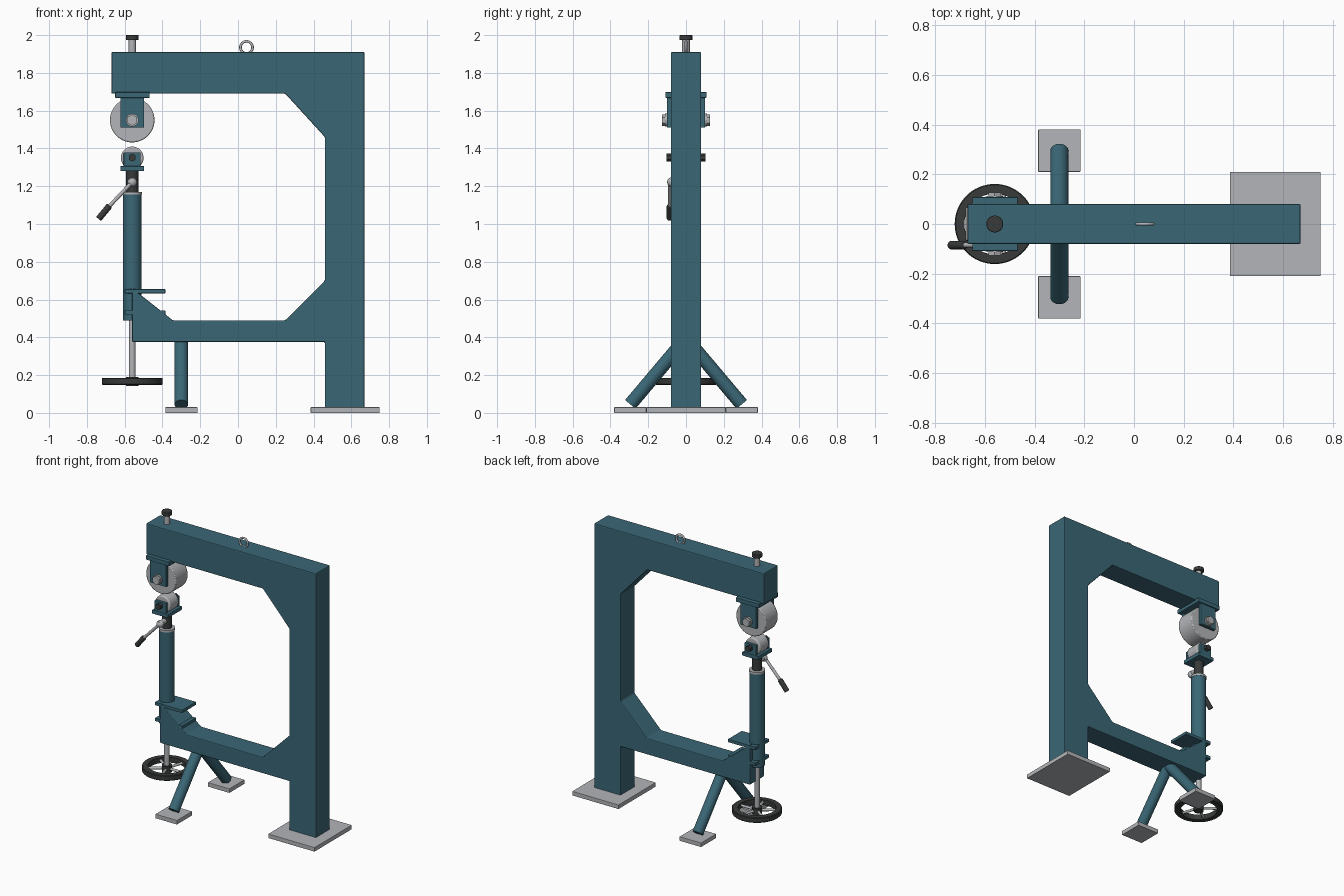
import bpy, bmesh, math
from mathutils import Vector

if "Cube" in bpy.data.objects:
    bpy.data.objects.remove(bpy.data.objects["Cube"], do_unlink=True)


def material(name, rgb, rough=0.5):
    m = bpy.data.materials.new(name)
    m.use_nodes = True
    m.diffuse_color = (*rgb, 1)
    bsdf = m.node_tree.nodes["Principled BSDF"]
    bsdf.inputs["Base Color"].default_value = (*rgb, 1)
    bsdf.inputs["Roughness"].default_value = rough
    return m


TEAL = material("teal paint", (0.042, 0.135, 0.18))
STEEL = material("light steel", (0.45, 0.46, 0.48))
DARK = material("dark rubber", (0.04, 0.043, 0.043))


def finish(obj, name, mat, bevel=0.0, smooth=False):
    obj.name = obj.data.name = name
    obj.data.materials.append(mat)
    if bevel:
        mod = obj.modifiers.new("soft edges", "BEVEL")
        mod.width, mod.segments = bevel, 2
        mod.limit_method = "ANGLE"
    if smooth:
        bpy.ops.object.select_all(action="DESELECT")
        obj.select_set(True)
        bpy.context.view_layer.objects.active = obj
        bpy.ops.object.shade_smooth_by_angle(angle=math.radians(35))
    return obj


def box(name, mat, x, y, z, bevel=0.002):
    """Box from (min, max) pairs."""
    spans = (x, y, z)
    bpy.ops.mesh.primitive_cube_add(size=1, location=[sum(s) / 2 for s in spans])
    obj = bpy.context.object
    for v in obj.data.vertices:
        v.co = [c * (s[1] - s[0]) for c, s in zip(v.co, spans)]
    return finish(obj, name, mat, bevel)


def rod(name, mat, start, end, radius, sides=32, bevel=0.0):
    """Cylinder between two points."""
    a, b = Vector(start), Vector(end)
    bpy.ops.mesh.primitive_cylinder_add(vertices=sides, radius=radius,
                                        depth=(b - a).length, location=(a + b) / 2)
    obj = bpy.context.object
    obj.rotation_euler = (b - a).to_track_quat("Z", "Y").to_euler()
    return finish(obj, name, mat, bevel, sides > 8)


def lathe(name, mat, profile, location, steps=64):
    """Closed radius/height loop spun about z."""
    bm = bmesh.new()
    verts = [bm.verts.new((r, 0, z)) for r, z in profile]
    edges = [bm.edges.new((verts[i - 1], verts[i])) for i in range(len(verts))]
    bmesh.ops.spin(bm, geom=verts + edges, cent=(0, 0, 0), axis=(0, 0, 1),
                   angle=math.tau, steps=steps, use_duplicate=False)
    bmesh.ops.remove_doubles(bm, verts=bm.verts, dist=1e-5)
    bmesh.ops.recalc_face_normals(bm, faces=bm.faces)
    mesh = bpy.data.meshes.new(name)
    bm.to_mesh(mesh)
    bm.free()
    obj = bpy.data.objects.new(name, mesh)
    bpy.context.collection.objects.link(obj)
    obj.location = location
    return finish(obj, name, mat, smooth=True)


# Main frame: one side profile extruded across the depth
outline = [(-0.67, 1.91), (0.67, 1.91), (0.67, 0.02), (0.46, 0.02), (0.46, 0.375),
           (-0.56, 0.375), (-0.56, 0.66), (-0.345, 0.49), (0.25, 0.49), (0.46, 0.7),
           (0.46, 1.46), (0.25, 1.69), (-0.67, 1.69)]
bm = bmesh.new()
face = bm.faces.new([bm.verts.new((x, -0.08, z)) for x, z in outline])
side = bmesh.ops.extrude_face_region(bm, geom=[face])["geom"]
bmesh.ops.translate(bm, vec=(0, 0.16, 0),
                    verts=[g for g in side if isinstance(g, bmesh.types.BMVert)])
bmesh.ops.recalc_face_normals(bm, faces=bm.faces)
mesh = bpy.data.meshes.new("frame")
bm.to_mesh(mesh)
bm.free()
frame = bpy.data.objects.new("frame", mesh)
bpy.context.collection.objects.link(frame)
finish(frame, "frame", TEAL, 0.006)

# Column base plate, splayed legs and feet
box("column_base_plate", STEEL, (0.385, 0.75), (-0.21, 0.21), (0, 0.03))
for s, label in ((-1, "front"), (1, "back")):
    rod(label + "_leg", TEAL, (-0.3, 0, 0.395), (-0.3, s * 0.295, 0.045), 0.036)
    box(label + "_foot", STEEL, (-0.385, -0.215), sorted((s * 0.21, s * 0.38)), (0, 0.03))

CX = -0.56

# Lifting eye and top adjusting screw
bpy.ops.mesh.primitive_torus_add(location=(0.045, 0, 1.935), rotation=(math.pi / 2, 0, 0),
                                 major_radius=0.032, minor_radius=0.007,
                                 major_segments=40, minor_segments=12)
finish(bpy.context.object, "lifting_eye", STEEL, smooth=True)
rod("top_screw", STEEL, (CX, 0, 1.9), (CX, 0, 1.98), 0.02)
rod("top_knob", DARK, (CX, 0, 1.973), (CX, 0, 2.0), 0.034, bevel=0.003)

# Upper wheel in its fork
box("upper_fork_plate", TEAL, (-0.65, -0.468), (-0.108, 0.108), (1.668, 1.698))
rod("upper_wheel", STEEL, (CX, -0.068, 1.55), (CX, 0.068, 1.55), 0.118, 64, 0.006)
rod("upper_axle", STEEL, (CX, -0.112, 1.55), (CX, 0.112, 1.55), 0.034)
rod("upper_axle_bolt", STEEL, (CX, -0.127, 1.55), (CX, 0.127, 1.55), 0.03, 6)

# Lower anvil wheel in its fork
box("lower_fork_plate", TEAL, (-0.623, -0.497), (-0.078, 0.078), (1.28, 1.306))
rod("anvil_wheel", STEEL, (CX, -0.05, 1.35), (CX, 0.05, 1.35), 0.06, 48, 0.008)
rod("anvil_axle", DARK, (CX, -0.088, 1.352), (CX, 0.088, 1.352), 0.014)
for s, label in ((-1, "front"), (1, "back")):
    box("upper_fork_" + label + "_ear", TEAL, (-0.623, -0.497),
        sorted((s * 0.076, s * 0.1)), (1.51, 1.67))
    box("lower_fork_" + label + "_ear", TEAL, (-0.605, -0.515),
        sorted((s * 0.056, s * 0.076)), (1.3, 1.378))
    rod("anvil_" + label + "_nut", DARK, (CX, s * 0.076, 1.352), (CX, s * 0.103, 1.352), 0.021, 6)

# Lifting post with sliding shaft and brackets
rod("post", TEAL, (CX, 0, 0.49), (CX, 0, 1.16), 0.05, 48)
rod("post_collar", STEEL, (CX, 0, 1.155), (CX, 0, 1.17), 0.052, 48)
rod("sliding_shaft", DARK, (CX, 0, 1.16), (CX, 0, 1.285), 0.032)
for i, z in enumerate((0.52, 0.633)):
    box(f"post_bracket_{i + 1}", TEAL, (-0.6, -0.385), (-0.078, 0.078), (z, z + 0.022))

# Clamp lever
rod("clamp_stud", STEEL, (CX, -0.02, 1.225), (CX, -0.09, 1.225), 0.018)
bpy.ops.mesh.primitive_uv_sphere_add(segments=24, ring_count=12, radius=0.025,
                                     location=(CX, -0.075, 1.222))
finish(bpy.context.object, "clamp_ball", STEEL, smooth=True)
rod("lever_rod", STEEL, (CX, -0.085, 1.222), (-0.69, -0.085, 1.085), 0.01, 16)
rod("lever_grip", DARK, (-0.68, -0.085, 1.097), (-0.738, -0.085, 1.027), 0.017, 24, 0.004)

# Spindle and handwheel
rod("spindle", STEEL, (CX, 0, 0.15), (CX, 0, 0.5), 0.018)
lathe("handwheel_rim", DARK, [(0.122, 0.148), (0.157, 0.148), (0.161, 0.152),
                              (0.161, 0.182), (0.157, 0.186), (0.122, 0.186)], (CX, 0, 0))
rod("handwheel_hub", DARK, (CX, 0, 0.143), (CX, 0, 0.19), 0.033)
for i in range(5):
    a = i * math.tau / 5
    rod(f"handwheel_spoke_{i + 1}", STEEL, (CX, 0, 0.167),
        (CX + 0.128 * math.cos(a), 0.128 * math.sin(a), 0.167), 0.009, 16)
